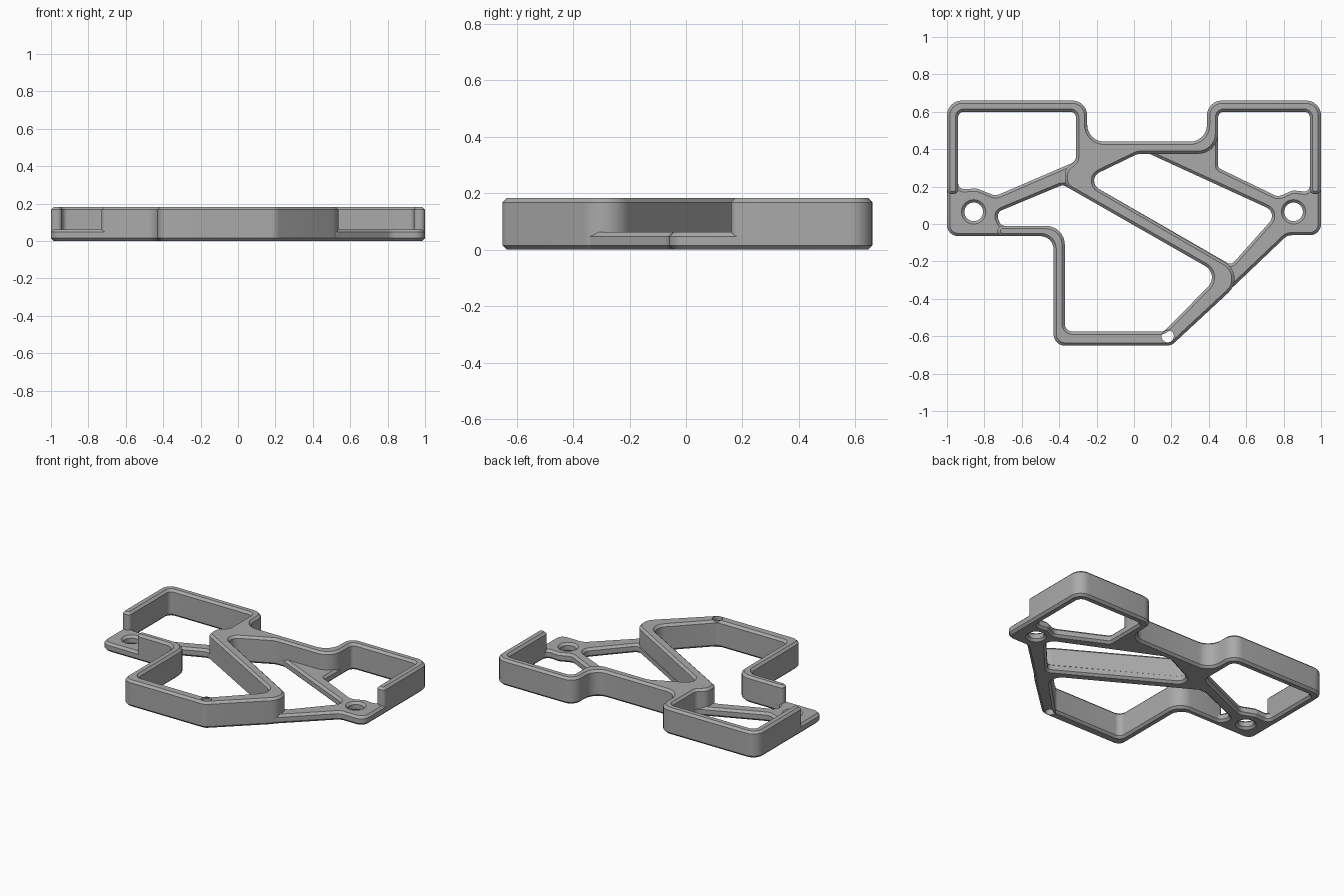
import bpy, bmesh, math
from mathutils import Vector
from mathutils.geometry import tessellate_polygon

if "Cube" in bpy.data.objects:
    bpy.data.objects.remove(bpy.data.objects["Cube"])

CHAMFER = 0.015

grey = bpy.data.materials.new("mid grey")
grey.use_nodes = True
grey.diffuse_color = (0.4, 0.4, 0.4, 1)
grey.node_tree.nodes["Principled BSDF"].inputs["Base Color"].default_value = (0.4, 0.4, 0.4, 1)


def rounded(corners, steps=8):
    """Loop of points from (x, y, radius) corners."""
    pts, n = [], len(corners)
    for i, (x, y, r) in enumerate(corners):
        p = Vector((x, y))
        a = Vector(corners[i - 1][:2]) - p
        b = Vector(corners[(i + 1) % n][:2]) - p
        half = a.angle(b) / 2
        t = min(r / math.tan(half), a.length * 0.48, b.length * 0.48)
        r = t * math.tan(half)
        a.normalize()
        b.normalize()
        centre = p + (a + b).normalized() * (r / math.sin(half))
        start, end = p + a * t - centre, p + b * t - centre
        sweep = start.angle_signed(end)
        for k in range(steps + 1):
            ang = math.atan2(start.y, start.x) - sweep * k / steps
            pts.append(centre + Vector((math.cos(ang), math.sin(ang))) * r)
    return pts


def circle(x, y, r, steps=32):
    return [Vector((x + r * math.cos(k * math.tau / steps),
                    y + r * math.sin(k * math.tau / steps))) for k in range(steps)]


def wound(pts, ccw):
    area = sum(pts[i - 1].cross(p) for i, p in enumerate(pts))
    return pts if (area > 0) == ccw else pts[::-1]


def inset(pts, d):
    """Move a loop towards the solid on its left."""
    out = []
    for i, p in enumerate(pts):
        a = (p - pts[i - 1]).normalized()
        b = (pts[(i + 1) % len(pts)] - p).normalized()
        na, nb = Vector((-a.y, a.x)), Vector((-b.y, b.x))
        out.append(p + (na + nb) * (d / (1 + na.dot(nb))))
    return out


def slab(name, height, outline, holes):
    """Chamfered plate; holes are (loop, chamfer) pairs."""
    loops = [(wound(outline, True), CHAMFER)] + [(wound(h, False), c) for h, c in holes]
    bm = bmesh.new()
    bottom, top, caps = [], [], []
    for pts, c in loops:
        rings = []
        for z, d in ((0, c), (CHAMFER, 0), (height - CHAMFER, 0), (height, c)):
            rings.append([bm.verts.new((p.x, p.y, z)) for p in inset(pts, d)])
        for lo, hi in zip(rings, rings[1:]):
            for i in range(len(pts)):
                bm.faces.new((lo[i - 1], lo[i], hi[i], hi[i - 1]))
        bottom += rings[0]
        top += rings[-1]
        caps.append([v.co.to_3d() for v in rings[-1]])
    for tri in tessellate_polygon(caps):
        for ring in (bottom, top):
            bm.faces.new([ring[i] for i in tri])
    bmesh.ops.recalc_face_normals(bm, faces=bm.faces)
    me = bpy.data.meshes.new(name)
    bm.to_mesh(me)
    bm.free()
    me.materials.append(grey)
    ob = bpy.data.objects.new(name, me)
    bpy.context.collection.objects.link(ob)
    bpy.ops.object.select_all(action='DESELECT')
    ob.select_set(True)
    bpy.context.view_layer.objects.active = ob
    bpy.ops.object.shade_smooth_by_angle(angle=math.radians(30))


# Low base plate with its windows and screw holes
plate = rounded([
    (-1, .66, .08), (-.25, .66, .08), (-.25, .44, .09), (.39, .44, .09),
    (.39, .66, .08), (1, .66, .08), (1, -.06, .06), (.82, -.06, .06),
    (.2, -.65, .06), (-.43, -.65, .06), (-.43, -.065, .07), (-1, -.065, .06)])
left_window = rounded([
    (-.94, .6, .03), (-.31, .6, .03), (-.31, .335, .04), (-.74, .15, .05),
    (-.84, .19, .06), (-.94, .185, .03)])
right_window = rounded([
    (.45, .6, .03), (.94, .6, .03), (.94, .17, .03), (.85, .18, .04),
    (.77, .145, .05), (.45, .30, .02)])
front_window = rounded([
    (-.74, .06, .04), (-.38, .21, .04), (.46, -.27, .07), (.16, -.575, .04),
    (-.37, -.575, .04), (-.37, -.01, .1), (-.71, -.01, .03)])
middle_window = rounded([
    (-.27, .235, .05), (.05, .39, .08), (.77, .06, .05), (.52, -.22, .03)])
pin_hole = (circle(.18, -.6, .033), 0)
slab("base_plate", .062, plate,
     [(w, CHAMFER) for w in (left_window, right_window, front_window, middle_window)]
     + [(circle(x, .065, .05), CHAMFER) for x in (-.857, .853)] + [pin_hole])

# Tall wall that runs round the frame as one ribbon
wall = rounded([
    (-1, .16, .025), (-1, .66, .08), (-.25, .66, .08), (-.25, .44, .09),
    (.39, .44, .09), (.39, .66, .08), (1, .66, .08), (1, .16, .025),
    (.94, .16, .025), (.94, .6, .03), (.45, .6, .03), (.45, .375, .15),
    (.02, .375, .08), (-.27, .235, .05), (.605, -.274, .1), (.2, -.65, .06),
    (-.43, -.65, .06), (-.43, -.065, .07), (-.73, -.065, .026), (-.73, -.01, .026),
    (-.37, -.01, .1), (-.37, -.575, .04), (.16, -.575, .04), (.46, -.27, .07),
    (-.37, .204, .06), (-.37, .29, .06), (-.31, .34, .04), (-.31, .6, .03),
    (-.94, .6, .03), (-.94, .16, .025)])
slab("frame_wall", .183, wall, [pin_hole])
